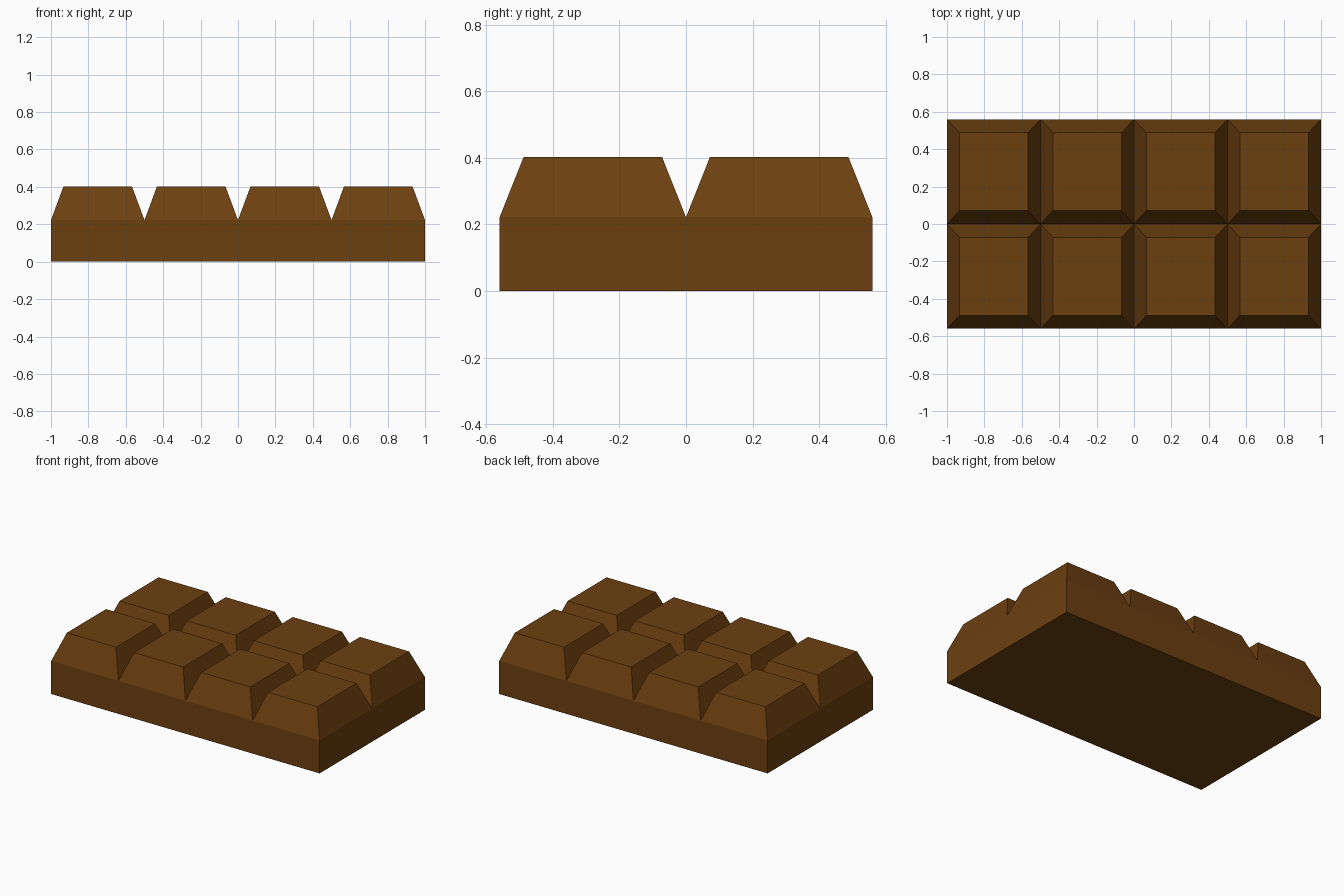
import bpy, bmesh

if "Cube" in bpy.data.objects:
    bpy.data.objects.remove(bpy.data.objects["Cube"])

HX, HY = 1.0, 0.56          # half length and half width
BASE, TOP = 0.222, 0.403    # slab height and full height
IN_X, IN_Y = 0.067, 0.072   # taper of each block

brown = bpy.data.materials.new("chocolate brown")
brown.diffuse_color = (0.15, 0.051, 0.005, 1)
brown.use_nodes = True
brown.node_tree.nodes["Principled BSDF"].inputs["Base Color"].default_value = brown.diffuse_color

bm = bmesh.new()

# 4 x 2 grid of block footprints at slab height
bmesh.ops.create_grid(bm, x_segments=4, y_segments=2, size=1)
for v in bm.verts:
    v.co = (v.co.x * HX, v.co.y * HY, BASE)
cells = bm.faces[:]

# slab walls and underside
rim = [e for e in bm.edges if e.is_boundary]
res = bmesh.ops.extrude_edge_only(bm, edges=rim)["geom"]
for v in res:
    if isinstance(v, bmesh.types.BMVert):
        v.co.z = 0
low = [e for e in res if isinstance(e, bmesh.types.BMEdge)
       and all(v.co.z == 0 for v in e.verts)]
bmesh.ops.contextual_create(bm, geom=low)

# raise every cell into a tapered block
for f in bmesh.ops.inset_individual(bm, faces=cells, thickness=0.05)["faces"]:
    pass
for f in cells:
    c = f.calc_center_median()
    for v in f.verts:
        sx = 1 if v.co.x > c.x else -1
        sy = 1 if v.co.y > c.y else -1
        v.co = (c.x + sx * (HX / 4 - IN_X), c.y + sy * (HY / 2 - IN_Y), TOP)

bmesh.ops.recalc_face_normals(bm, faces=bm.faces[:])
mesh = bpy.data.meshes.new("chocolate_bar")
bm.to_mesh(mesh)
bm.free()
mesh.materials.append(brown)
bar = bpy.data.objects.new("chocolate_bar", mesh)
bpy.context.collection.objects.link(bar)
